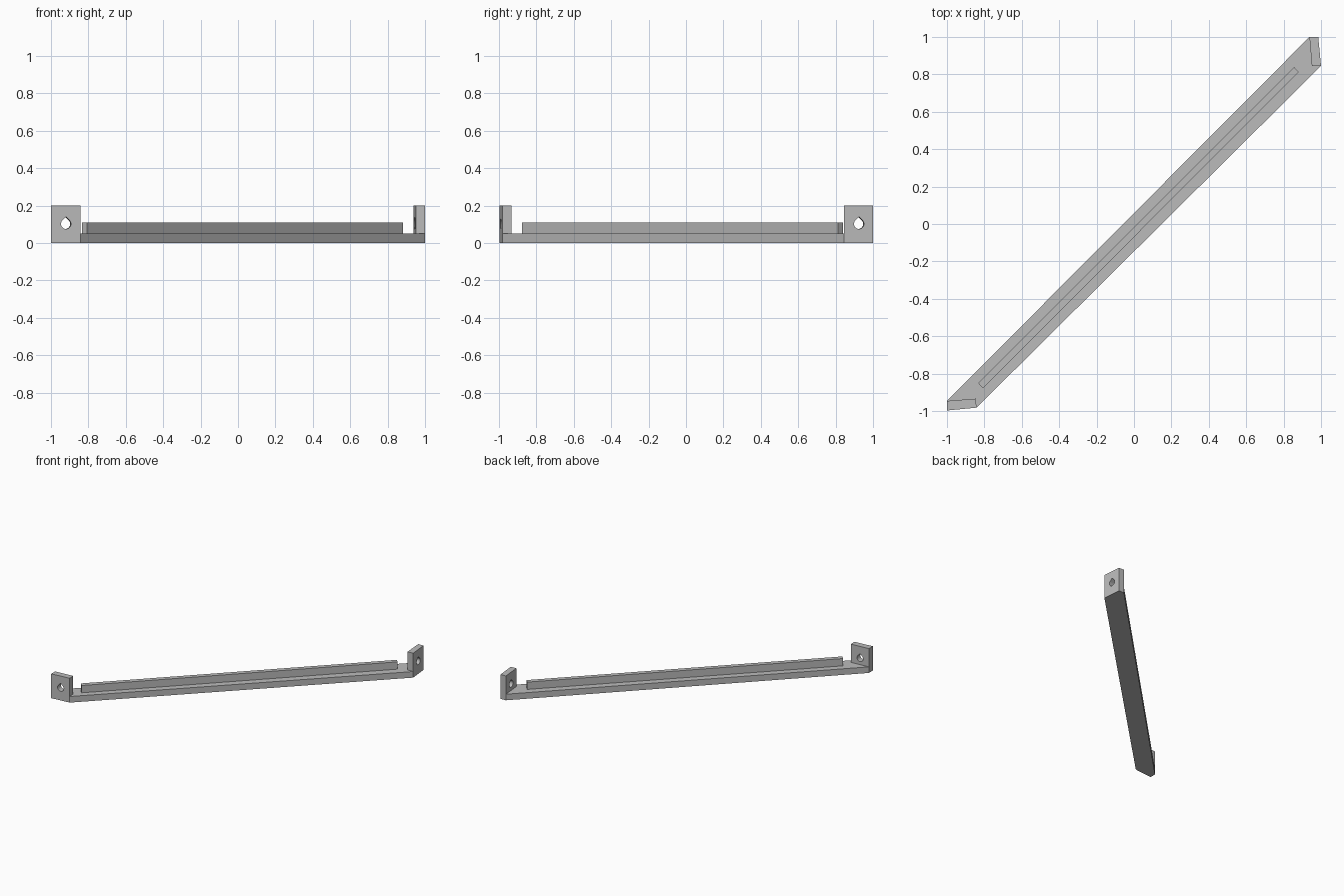
import bpy, bmesh, math
from mathutils import Vector, Matrix

cube = bpy.data.objects.get("Cube")
if cube:
    bpy.data.objects.remove(cube, do_unlink=True)

grey = bpy.data.materials.new("plain grey")
grey.use_nodes = True
colour = (0.5, 0.5, 0.5, 1)
grey.diffuse_color = colour
grey.node_tree.nodes["Principled BSDF"].inputs["Base Color"].default_value = colour


def prism(name, outline, low, high, matrix=Matrix()):
    """Extrude a flat outline between two heights."""
    bm = bmesh.new()
    face = bm.faces.new([bm.verts.new((x, y, low)) for x, y in outline])
    made = bmesh.ops.extrude_face_region(bm, geom=[face])["geom"]
    verts = [v for v in made if isinstance(v, bmesh.types.BMVert)]
    bmesh.ops.translate(bm, verts=verts, vec=(0, 0, high - low))
    bmesh.ops.recalc_face_normals(bm, faces=bm.faces)
    bm.transform(matrix)
    mesh = bpy.data.meshes.new(name)
    bm.to_mesh(mesh)
    bm.free()
    mesh.materials.append(grey)
    obj = bpy.data.objects.new(name, mesh)
    bpy.context.collection.objects.link(obj)
    return obj


# Tab footprints, outer edge first
left_tab = [(-1, -0.997), (-0.842, -0.982), (-0.846, -0.934), (-1, -0.946)]
right_tab = [(1, 0.845), (0.985, 1), (0.938, 1), (0.951, 0.845)]

# Diagonal base strip, its ends following the tabs
prism("base_strip", [left_tab[0], left_tab[1], *right_tab[:3], left_tab[3]], 0, 0.05)

# Narrow raised rail
prism("raised_rail", [(-0.807, -0.878), (0.881, 0.813), (0.856, 0.839), (-0.833, -0.851)], 0.05, 0.11)

# Teardrop hole outline: round below, pointed on top
RADIUS = 0.027
teardrop = [(RADIUS * math.cos(a), RADIUS * math.sin(a))
            for a in (math.radians(135 + 15 * i) for i in range(19))]
teardrop.append((0, RADIUS * math.sqrt(2)))

# Upright end tabs with a hole through each
for name, outline in (("left_end_tab", left_tab), ("right_end_tab", right_tab)):
    tab = prism(name, outline, 0.05, 0.2)
    a, b = Vector(outline[0]), Vector(outline[1])
    along = (b - a).normalized().to_3d()
    up = Vector((0, 0, 1))
    out = along.cross(up)
    centre = sum((Vector(p) for p in outline), Vector((0, 0))) / 4
    place = Matrix((along, up, out)).transposed().to_4x4()
    place.translation = (centre.x, centre.y, 0.102)
    cutter = prism(name + "_hole_cutter", teardrop, -0.1, 0.1, place)
    cutter.hide_render = True
    cutter.hide_viewport = True
    cut = tab.modifiers.new("hole", "BOOLEAN")
    cut.operation = "DIFFERENCE"
    cut.solver = "EXACT"
    cut.object = cutter
